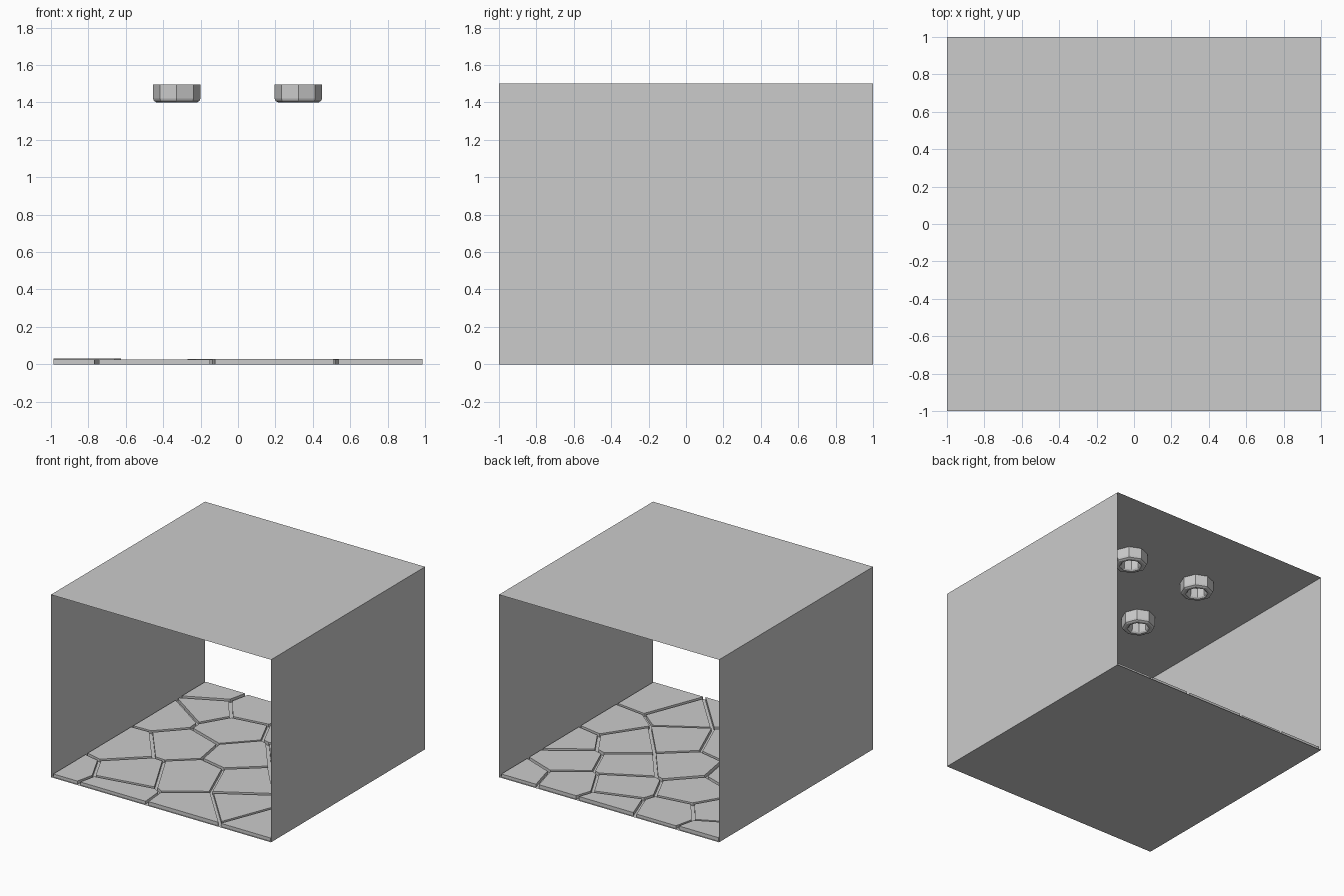
import bpy, bmesh, math, random
from mathutils import Vector

if "Cube" in bpy.data.objects:
    bpy.data.objects.remove(bpy.data.objects["Cube"])

random.seed(4)
HEIGHT = 1.5


def add_object(name, bm):
    mesh = bpy.data.meshes.new(name)
    bm.to_mesh(mesh)
    bm.free()
    obj = bpy.data.objects.new(name, mesh)
    bpy.context.collection.objects.link(obj)
    return obj


def panel(name, corners):
    bm = bmesh.new()
    bm.faces.new([bm.verts.new(c) for c in corners])
    return add_object(name, bm)


# Room shell, open at front and back
panel("floor", [(-1, -1, 0), (1, -1, 0), (1, 1, 0), (-1, 1, 0)])
panel("ceiling", [(-1, -1, HEIGHT), (1, -1, HEIGHT), (1, 1, HEIGHT), (-1, 1, HEIGHT)])
for side, x in (("left", -1), ("right", 1)):
    panel(side + "_wall", [(x, -1, 0), (x, 1, 0), (x, 1, HEIGHT), (x, -1, HEIGHT)])

# Paving stones: Voronoi cells around these centres, shrunk to leave joints
CENTRES = [Vector((x, y, 0)) for x, y in (
    (-1.0, -.86), (-.54, -.63), (-.86, -.28), (-.48, -.97), (-.5, 0),
    (-.14, -.42), (.2, -.91), (-.03, .08), (.26, -.26), (.49, -.65),
    (.77, -.76), (-.88, .36), (-.36, .40), (-.42, .82), (-.71, .61),
    (-.86, .92), (.03, .98), (.14, .63), (.5, .82), (.88, .92),
    (.72, .5), (.3, .33), (.92, .2), (.55, -.02), (.84, -.22))]
JOINT = .013


def stone(index, centre):
    bm = bmesh.new()
    s = 1 - JOINT
    bm.faces.new([bm.verts.new(c) for c in ((-s, -s, 0), (s, -s, 0), (s, s, 0), (-s, s, 0))])
    for other in CENTRES:
        if other is centre:
            continue
        normal = (other - centre).normalized()
        bmesh.ops.bisect_plane(bm, geom=bm.verts[:] + bm.edges[:] + bm.faces[:],
                               plane_co=(centre + other) / 2 - normal * JOINT,
                               plane_no=normal, clear_outer=True)
    top = bmesh.ops.extrude_face_region(bm, geom=bm.faces[:])["geom"]
    top = [v for v in top if isinstance(v, bmesh.types.BMVert)]
    bmesh.ops.translate(bm, verts=top, vec=(0, 0, random.uniform(.024, .03)))
    bmesh.ops.recalc_face_normals(bm, faces=bm.faces[:])
    add_object(f"paving_stone_{index}", bm)


for i, c in enumerate(CENTRES):
    stone(i, c)

# Ceiling lamps: eight-sided rings with a bevelled lower rim and a recessed cap
PROFILE = [(.1275, 1.495), (.1275, 1.422), (.122, 1.408), (.108, 1.40),
           (.085, 1.40), (.074, 1.41), (.07, 1.425), (.07, 1.485)]


def lamp(name, x, y, sides=8):
    bm = bmesh.new()
    rings = []
    for r, z in PROFILE:
        rings.append([bm.verts.new((x + r * math.cos(k * math.tau / sides),
                                    y + r * math.sin(k * math.tau / sides), z))
                      for k in range(sides)])
    for a, b in zip(rings, rings[1:]):
        for k in range(sides):
            n = (k + 1) % sides
            bm.faces.new((a[k], a[n], b[n], b[k]))
    bm.faces.new(rings[0])
    bm.faces.new(rings[-1])
    bmesh.ops.recalc_face_normals(bm, faces=bm.faces[:])
    add_object(name, bm)


for side, x in (("left", -.3275), ("right", .3225)):
    for end, y in (("front", -.34), ("back", .345)):
        lamp(f"ceiling_lamp_{end}_{side}", x, y)
